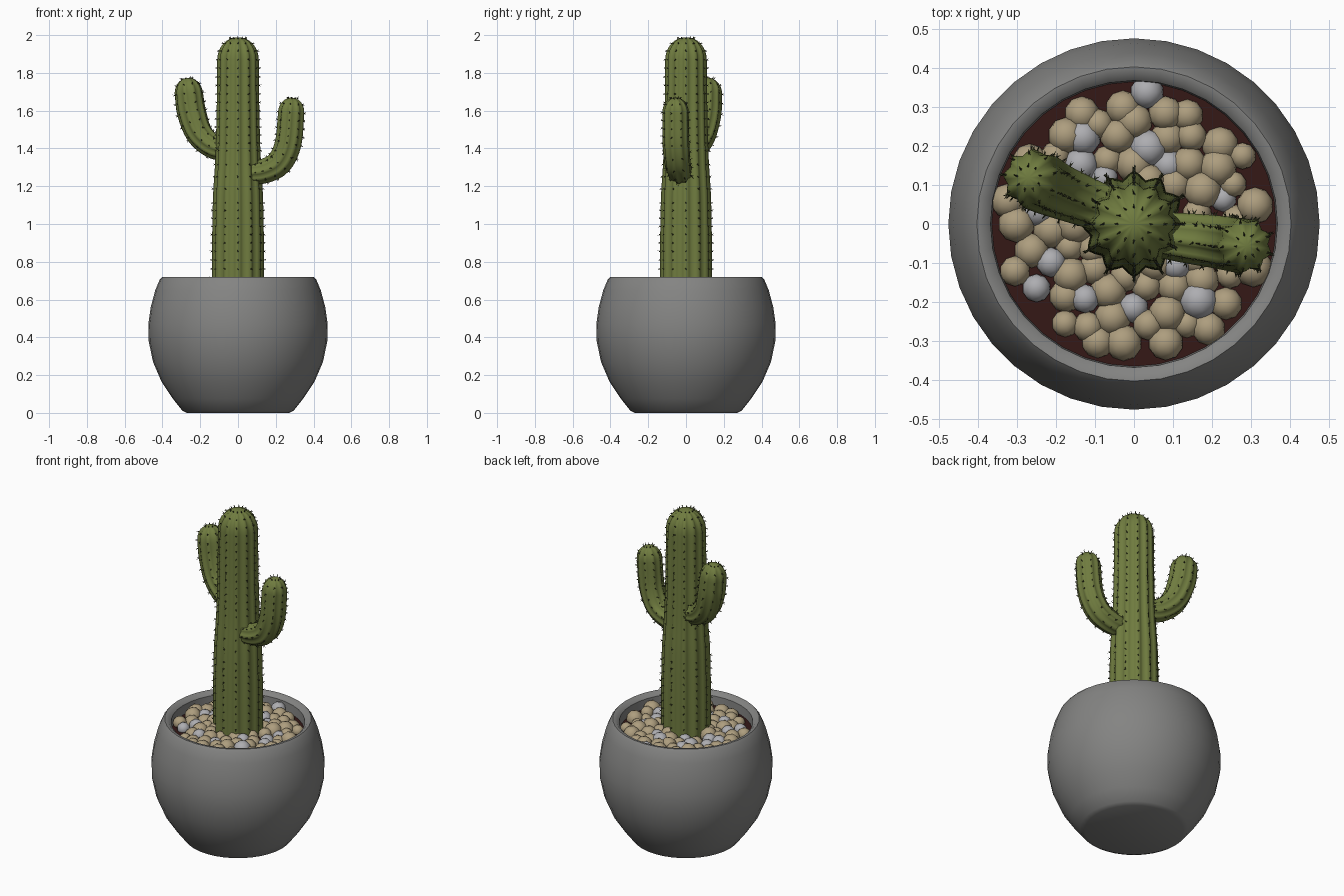
import bpy, bmesh, math, random
from mathutils import Vector, Matrix

if "Cube" in bpy.data.objects:
    bpy.data.objects.remove(bpy.data.objects["Cube"])

random.seed(7)


def material(name, rgb):
    m = bpy.data.materials.new(name)
    m.diffuse_color = (*rgb, 1)
    m.use_nodes = True
    m.node_tree.nodes["Principled BSDF"].inputs["Base Color"].default_value = m.diffuse_color
    return m


GREY = material("pot grey", (0.23, 0.23, 0.225))
GREEN = material("cactus green", (0.16, 0.20, 0.05))
SPINE = material("spine dark green", (0.045, 0.05, 0.02))
TAN = material("tan pebble", (0.42, 0.34, 0.21))
PALE = material("pale grey pebble", (0.42, 0.42, 0.44))
SOIL = material("dark red soil", (0.035, 0.009, 0.008))


def finish(name, bm, mats):
    bmesh.ops.recalc_face_normals(bm, faces=bm.faces)
    me = bpy.data.meshes.new(name)
    bm.to_mesh(me)
    bm.free()
    for m in mats:
        me.materials.append(m)
    ob = bpy.data.objects.new(name, me)
    bpy.context.collection.objects.link(ob)
    return ob


def bridge(bm, a, b):
    n = len(a)
    for i in range(n):
        f = bm.faces.new((a[i], a[(i + 1) % n], b[(i + 1) % n], b[i]))
        f.smooth = True


def lathe(name, profile, mat, seg=36):
    bm = bmesh.new()
    rings = [[bm.verts.new((r * math.cos(math.tau * i / seg), r * math.sin(math.tau * i / seg), z))
              for i in range(seg)] for r, z in profile]
    for a, b in zip(rings, rings[1:]):
        bridge(bm, a, b)
    bm.faces.new(rings[0])
    bm.faces.new(rings[-1])
    ob = finish(name, bm, [mat])
    bpy.ops.object.select_all(action='DESELECT')
    ob.select_set(True)
    bpy.context.view_layer.objects.active = ob
    bpy.ops.object.shade_smooth_by_angle(angle=math.radians(40))
    return ob


def smooth_path(pts, steps):
    """Catmull-Rom through (x, y, z, radius) points."""
    p = [Vector(q) for q in pts]
    p = [2 * p[0] - p[1]] + p + [2 * p[-1] - p[-2]]
    out = []
    for i in range(1, len(p) - 2):
        a, b, c, d = p[i - 1:i + 3]
        for k in range(steps):
            t = k / steps
            out.append(0.5 * (2 * b + (c - a) * t + (2 * a - 5 * b + 4 * c - d) * t ** 2
                              + (3 * b - a - 3 * c + d) * t ** 3))
    return out + [p[-2]]


def stem(name, pts, ribs, dome, steps, gap):
    """Ribbed tube along a path with a domed tip and spines on the rib crests."""
    path = smooth_path(pts, steps)
    end = path[-1]
    up = (end - path[-2]).to_3d().normalized()
    for k in range(1, 8):
        a = k / 8 * math.pi / 2
        c = end.to_3d() + up * dome * math.sin(a)
        path.append(Vector((*c, end.w * math.cos(a))))
    tip = end.to_3d() + up * dome * 0.985

    bm = bmesh.new()
    shape = (1.0, 0.92, 0.84, 0.92)
    seg = ribs * 4
    side = Vector((0, -1, 0))
    rings, since, spines = [], 0.0, []
    for j, p in enumerate(path):
        lo, hi = path[max(j - 1, 0)], path[min(j + 1, len(path) - 1)]
        tan = (hi - lo).to_3d().normalized()
        side = (side - tan * side.dot(tan)).normalized()
        other = tan.cross(side)
        slope = (hi.w - lo.w) / max((hi - lo).to_3d().length, 1e-5)
        ring = []
        since += (p - path[max(j - 1, 0)]).length
        place = since >= gap
        if place:
            since = 0.0
        for i in range(seg):
            ang = math.tau * i / seg
            rad = side * math.cos(ang) + other * math.sin(ang)
            pos = p.to_3d() + rad * p.w * shape[i % 4]
            ring.append(bm.verts.new(pos))
            if place and i % 4 == 0:
                spines.append((pos, (rad - tan * max(slope, -4)).normalized(), tan))
        rings.append(ring)
    for a, b in zip(rings, rings[1:]):
        bridge(bm, a, b)
    bm.faces.new(rings[0])
    top = bm.verts.new(tip)
    for i in range(seg):
        bm.faces.new((rings[-1][i], rings[-1][(i + 1) % seg], top)).smooth = True

    # pairs of short three-sided spines
    for pos, out, tan in spines:
        for s in (-1, 1):
            d = (out + tan * s * 0.5 + out.cross(tan) * random.uniform(-0.5, 0.5)).normalized()
            u = d.orthogonal().normalized()
            v = d.cross(u)
            base = [bm.verts.new(pos - d * 0.004 + (u * math.cos(t) + v * math.sin(t)) * 0.0035)
                    for t in (0, 2.094, 4.189)]
            point = bm.verts.new(pos + d * random.uniform(0.010, 0.016))
            for i in range(3):
                bm.faces.new((base[i], base[(i + 1) % 3], point)).material_index = 1
    return finish(name, bm, [GREEN, SPINE])


# pot: rounded bowl with a thick rim, and the soil filling it
lathe("pot", [(0.27, 0), (0.295, 0.012), (0.345, 0.075), (0.405, 0.165), (0.45, 0.27),
              (0.473, 0.38), (0.475, 0.47), (0.462, 0.56), (0.438, 0.65), (0.415, 0.705),
              (0.402, 0.72), (0.385, 0.718), (0.367, 0.70), (0.362, 0.60)], GREY)
lathe("soil", [(0.364, 0.61), (0.364, 0.645)], SOIL)

# cactus: trunk and two upturned arms
stem("trunk", [(0, 0, 0.62, 0.137), (0, 0, 0.9, 0.137), (0, 0, 1.15, 0.132), (0, 0, 1.35, 0.12),
               (0, 0, 1.6, 0.113), (0, 0, 1.87, 0.11)], 12, 0.12, 6, 0.04)
stem("left_arm", [(-0.05, 0.03, 1.39, 0.06), (-0.13, 0.06, 1.41, 0.065), (-0.205, 0.09, 1.48, 0.072),
                  (-0.245, 0.11, 1.59, 0.078), (-0.26, 0.115, 1.69, 0.076)], 9, 0.085, 4, 0.035)
stem("right_arm", [(0.06, -0.025, 1.27, 0.06), (0.14, -0.035, 1.28, 0.066), (0.22, -0.045, 1.325, 0.07),
                   (0.268, -0.053, 1.43, 0.072), (0.283, -0.055, 1.59, 0.071)], 9, 0.08, 4, 0.035)

# pebbles: jittered spiral layout, a few of them pale
beds = {"tan_pebbles": (bmesh.new(), TAN), "pale_pebbles": (bmesh.new(), PALE)}
COUNT = 88
for i in range(COUNT):
    r = 0.333 * math.sqrt((i + 0.5) / COUNT)
    a = i * 2.39996
    if r < 0.11:
        continue
    x = r * math.cos(a) + random.uniform(-0.01, 0.01)
    y = r * math.sin(a) + random.uniform(-0.01, 0.01)
    size = random.uniform(0.034, 0.05)
    bm = beds["pale_pebbles" if random.random() < 0.15 else "tan_pebbles"][0]
    bmesh.ops.create_icosphere(bm, subdivisions=2, radius=size,
                               matrix=Matrix.Translation((x, y, 0.65 + random.uniform(-0.008, 0.008))))
for name, (bm, mat) in beds.items():
    for f in bm.faces:
        f.smooth = True
    finish(name, bm, [mat])
